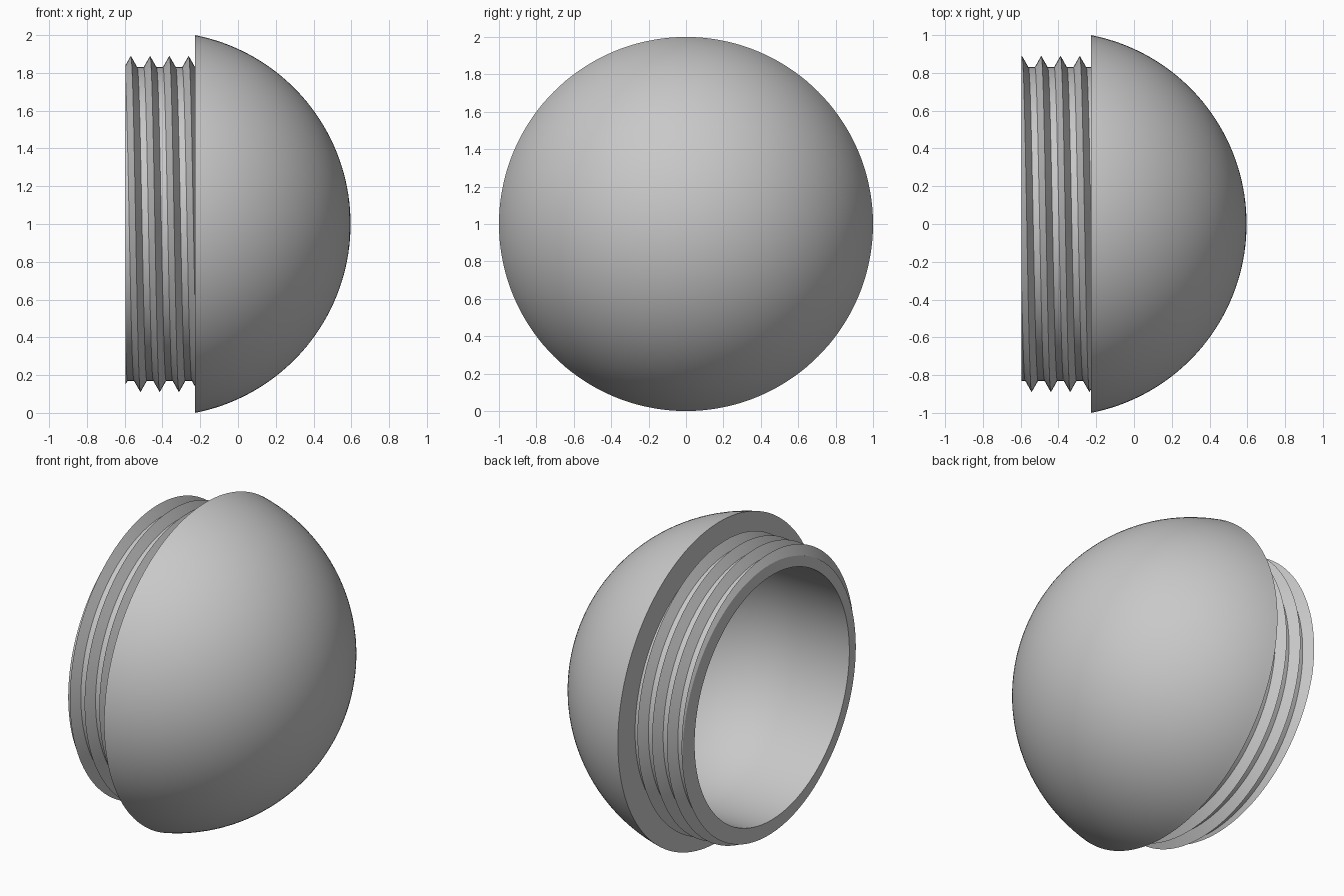
import bpy
import bmesh
from math import sin, cos, pi, sqrt, asin, radians

cube = bpy.data.objects.get("Cube")
if cube:
    bpy.data.objects.remove(cube, do_unlink=True)

SEGMENTS = 144
LIP_X, RIM_X, TIP_X = -0.596, -0.228, 0.596
ROOT_R, CREST_R, BORE_R = 0.83, 0.89, 0.766
PITCH, HALF_WIDTH, FIRST_CREST = 0.102, 0.034, -0.593

# The dome is a spherical cap of rim radius 1
DEPTH = TIP_X - RIM_X
DOME_R = (DEPTH ** 2 + 1) / (2 * DEPTH)

grey = bpy.data.materials.new("grey")
grey.use_nodes = True
colour = (0.58, 0.58, 0.58, 1)
grey.diffuse_color = colour
grey.node_tree.nodes["Principled BSDF"].inputs["Base Color"].default_value = colour


def arc(centre_x, radius, start, end, steps):
    """Points (x, r) on a circle centred on the axis, by angle from the axis."""
    angles = [start + (end - start) * k / steps for k in range(steps + 1)]
    return [(centre_x + radius * cos(a), radius * sin(a)) for a in angles]


def sweep(name, profile_at):
    """Sweep a profile, which may change with the turn fraction, about the x axis."""
    bm = bmesh.new()
    columns = []
    for i in range(SEGMENTS + 1):
        turn = i / SEGMENTS
        a = 2 * pi * turn
        columns.append([bm.verts.new((x, r * cos(a), 1 + r * sin(a)))
                        for x, r in profile_at(turn)])
    for left, right in zip(columns, columns[1:]):
        for j in range(len(left) - 1):
            bm.faces.new((left[j], right[j], right[j + 1], left[j + 1]))
    bmesh.ops.remove_doubles(bm, verts=bm.verts, dist=0.00005)
    mesh = bpy.data.meshes.new(name)
    bm.to_mesh(mesh)
    bm.free()
    mesh.materials.append(grey)
    obj = bpy.data.objects.new(name, mesh)
    bpy.context.collection.objects.link(obj)
    bpy.ops.object.select_all(action='DESELECT')
    obj.select_set(True)
    bpy.context.view_layer.objects.active = obj
    bpy.ops.object.shade_smooth_by_angle(angle=radians(18))
    return obj


def thread_point(x, crest):
    """Clip a thread point to the neck and give its radius."""
    x = min(max(x, LIP_X), RIM_X)
    height = max(0, 1 - abs(x - crest) / HALF_WIDTH)
    return x, ROOT_R + (CREST_R - ROOT_R) * height


def neck_profile(turn):
    # Rounded cavity under the dome, straight bore wall and lip
    points = arc(RIM_X, BORE_R, 0, pi / 2, 28) + [(LIP_X, BORE_R)]
    # Helical ridges, clipped at the lip and the rim
    for k in range(-2, 6):
        crest = FIRST_CREST + PITCH * (k + turn)
        ends = (crest - HALF_WIDTH, crest, crest + HALF_WIDTH)
        points += [thread_point(x, crest) for x in ends]
    return points


def dome_profile(turn):
    # Flat rim, then the cap out to its tip
    cap = arc(TIP_X - DOME_R, DOME_R, asin(1 / DOME_R), 0, 36)
    return [(RIM_X, ROOT_R)] + cap


sweep("threaded_neck", neck_profile)
sweep("dome_shell", dome_profile)
